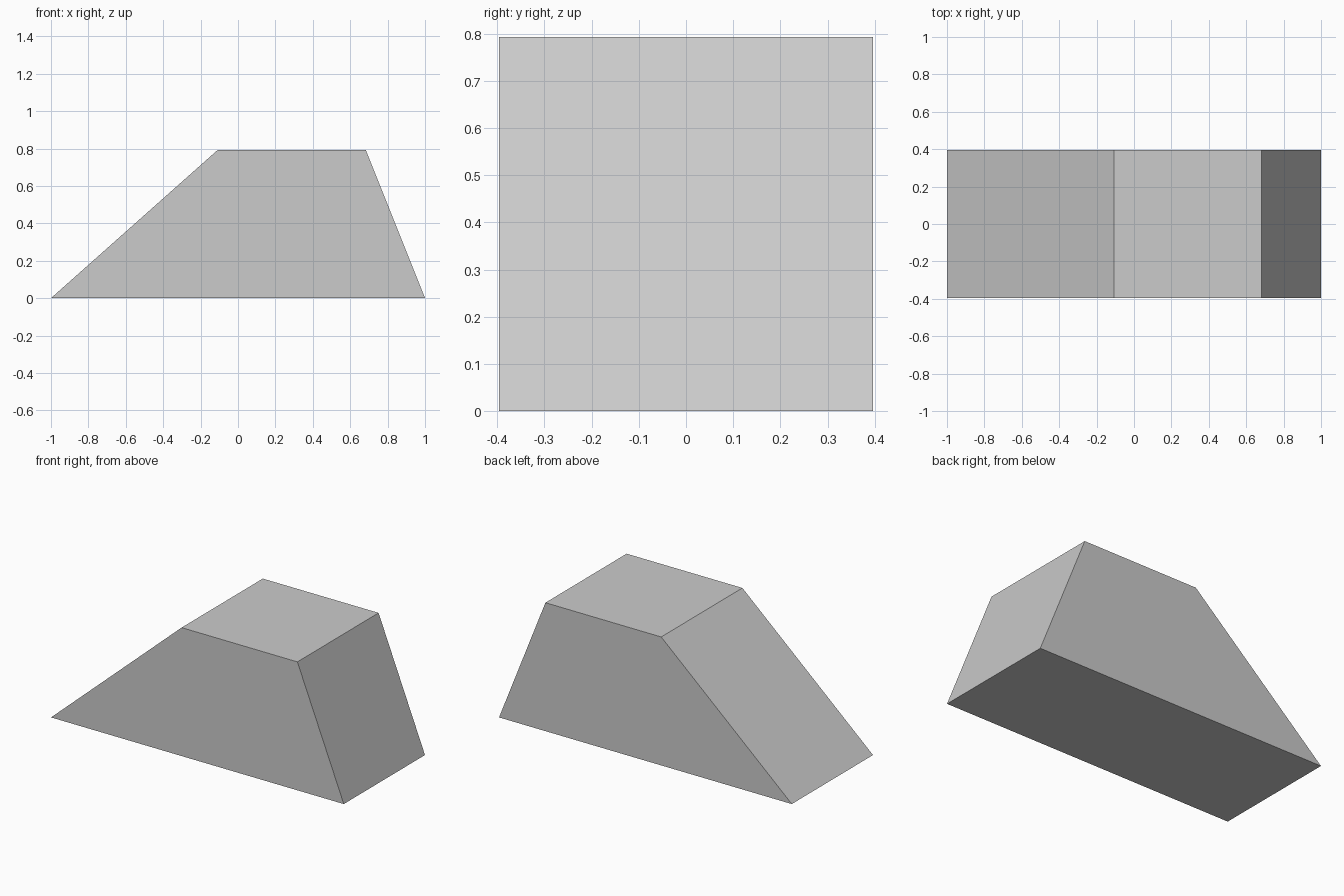
import bpy, bmesh
from mathutils import Vector

if "Cube" in bpy.data.objects:
    bpy.data.objects.remove(bpy.data.objects["Cube"])

HALF_DEPTH = 0.396
PROFILE = [(-1, 0), (1, 0), (0.683, 0.793), (-0.108, 0.793)]

# Each chunk owns the region where its linear field (x, y, z, offset) is largest,
# so neighbouring chunks meet exactly along flat fracture planes.
CHUNKS = {
    "front_main_chunk": (0, 0, 0, 0),
    "left_front_tip_chunk": (-2.18, 0, -1.72, -1.07),
    "left_back_tip_chunk": (-1.542, 0.957, -1.734, -0.385),
    "back_middle_chunk": (-0.355, 0.91, 0, -0.066),
    "back_right_chunk": (0.73, 0.911, -0.014, -0.376),
    "right_middle_chunk": (1, 0.527, -0.489, -0.18),
    "right_lower_chunk": (1.249, 0.183, -1.152, -0.275),
    "top_sliver_chunk": (0.52, 0.407, 0.54, -0.66),
}


def block():
    """Trapezoid profile extruded from front to back."""
    bm = bmesh.new()
    face = bm.faces.new([bm.verts.new((x, -HALF_DEPTH, z)) for x, z in PROFILE])
    geom = bmesh.ops.extrude_face_region(bm, geom=[face], use_keep_orig=True)["geom"]
    verts = [g for g in geom if isinstance(g, bmesh.types.BMVert)]
    bmesh.ops.translate(bm, verts=verts, vec=(0, 2 * HALF_DEPTH, 0))
    return bm


def trim(bm, own, other):
    """Cut away the neighbour's side and cap the cut."""
    n = Vector(other[:3]) - Vector(own[:3])
    k = other[3] - own[3]
    cut = bmesh.ops.bisect_plane(
        bm, geom=bm.verts[:] + bm.edges[:] + bm.faces[:], dist=1e-5,
        plane_co=n * (-k / n.length_squared), plane_no=n.normalized(),
        clear_outer=True)["geom_cut"]
    edges = [g for g in cut if isinstance(g, bmesh.types.BMEdge) and g.is_boundary]
    if len(edges) > 2:
        bmesh.ops.edgeloop_fill(bm, edges=edges)


# Fractured wedge block
for name, field in CHUNKS.items():
    bm = block()
    for other_name, other in CHUNKS.items():
        if other_name != name:
            trim(bm, field, other)
    bmesh.ops.recalc_face_normals(bm, faces=bm.faces)
    mesh = bpy.data.meshes.new(name)
    bm.to_mesh(mesh)
    bm.free()
    bpy.context.collection.objects.link(bpy.data.objects.new(name, mesh))
